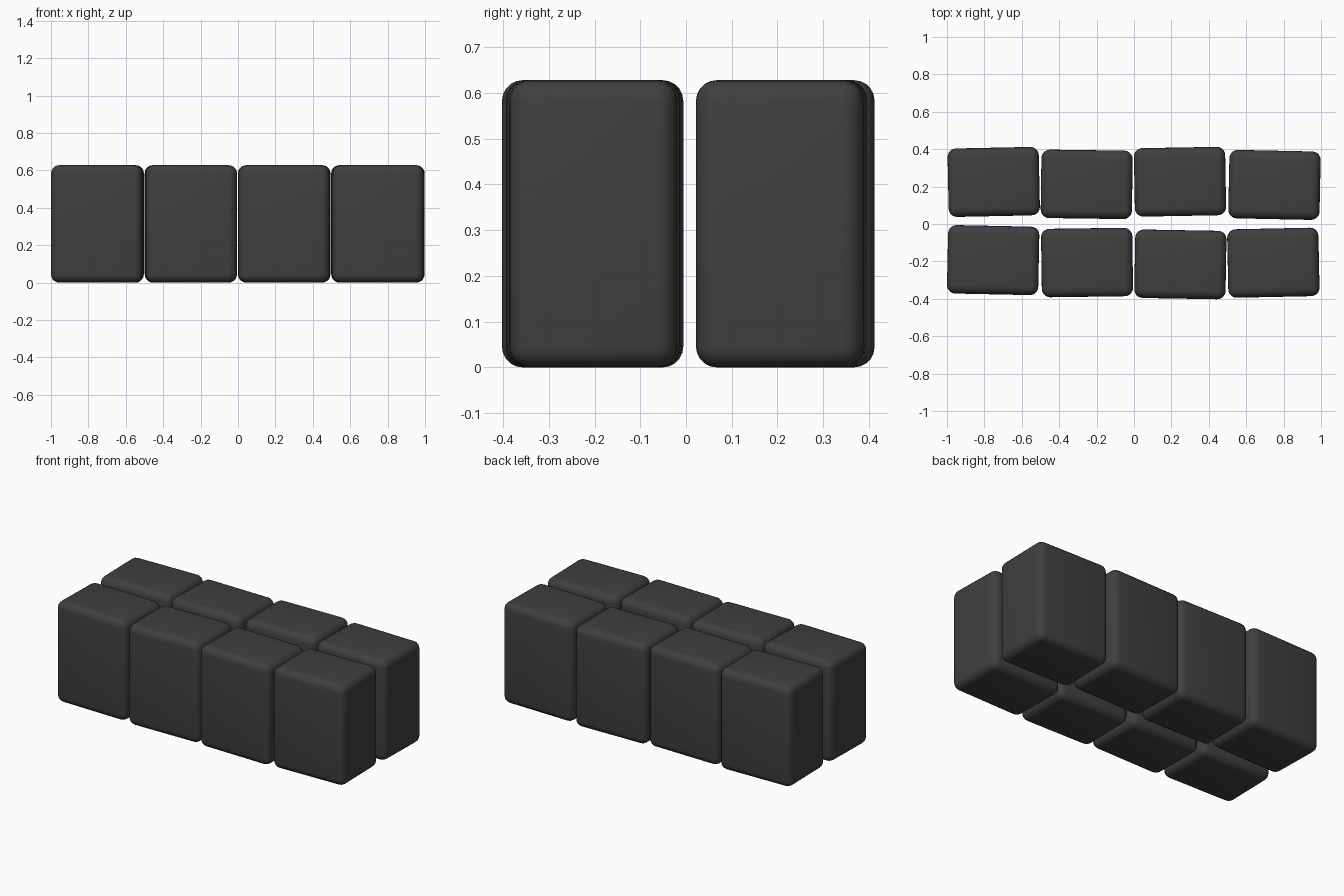
import bpy
from math import radians

cube = bpy.data.objects.get("Cube")
if cube:
    bpy.data.objects.remove(cube, do_unlink=True)

grey = bpy.data.materials.new("dark_grey")
grey.use_nodes = True
colour = (0.05, 0.05, 0.05, 1)
grey.diffuse_color = colour
grey.node_tree.nodes["Principled BSDF"].inputs["Base Color"].default_value = colour

WIDTH, DEPTH, HEIGHT = 0.488, 0.366, 0.628


def add_block(name, x, y, turn):
    """Upright rounded block, turned slightly about its vertical axis."""
    bpy.ops.mesh.primitive_cube_add(
        size=1, location=(x, y, HEIGHT / 2), rotation=(0, 0, radians(turn)))
    block = bpy.context.object
    block.name = name
    block.scale = (WIDTH, DEPTH, HEIGHT)
    bpy.ops.object.transform_apply(location=False, rotation=False, scale=True)
    bevel = block.modifiers.new("rounded_edges", "BEVEL")
    bevel.width = 0.045
    bevel.segments = 5
    bpy.ops.object.modifier_apply(modifier=bevel.name)
    bpy.ops.object.shade_smooth_by_angle(angle=radians(40))
    block.data.materials.append(grey)


# Two loose rows of blocks: centre x, centre y, turn in degrees
rows = {
    "front": [(-0.753, -0.193, -1.2), (-0.251, -0.206, 0.8),
              (0.248, -0.216, -1.0), (0.745, -0.207, 1.2)],
    "back": [(-0.750, 0.225, 1.2), (-0.253, 0.212, -0.8),
             (0.246, 0.226, 1.0), (0.751, 0.209, -1.2)],
}
for row, blocks in rows.items():
    for number, (x, y, turn) in enumerate(blocks, 1):
        add_block(f"{row}_block_{number}", x, y, turn)
